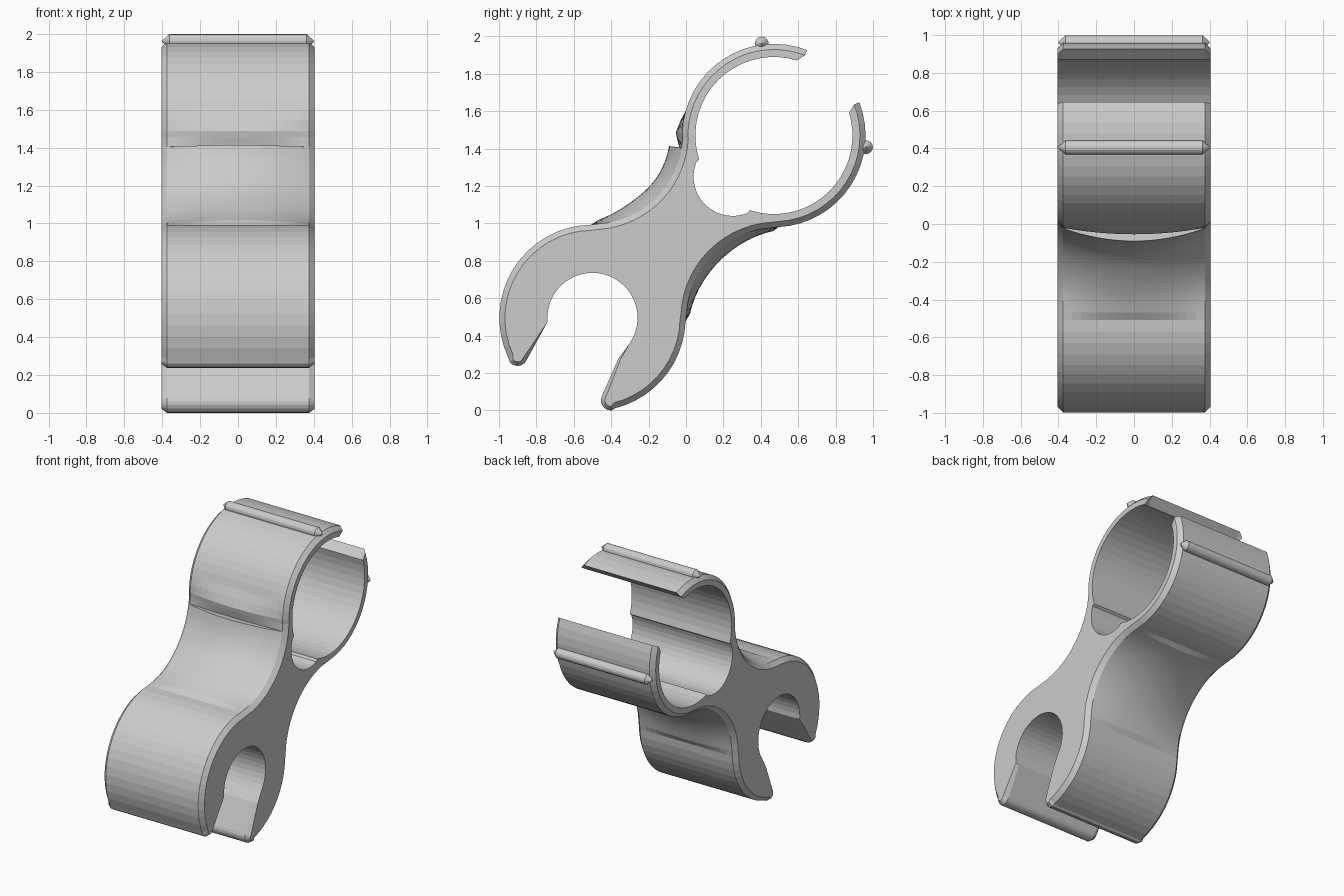
import bpy
import bmesh
from math import sin, cos, pi, radians, hypot

cube = bpy.data.objects.get("Cube")
if cube:
    bpy.data.objects.remove(cube)

grey = bpy.data.materials.new("light_grey")
grey.use_nodes = True
grey.diffuse_color = (0.6, 0.6, 0.6, 1)
grey.node_tree.nodes["Principled BSDF"].inputs["Base Color"].default_value = (0.6, 0.6, 0.6, 1)

HALF, CHAMFER = 0.405, 0.03
outline = []  # y, z, outward y, outward z, chamfer, bulge, smooth


def arc(centre, r, a0, a1, n, out=1, chamfer=CHAMFER, bulge=lambda a: 0, smooth=False):
    """Add an arc in the y-z plane; out=-1 where the solid lies outside the circle."""
    for i in range(n + 1):
        a = a0 + (a1 - a0) * i / n
        c, s = cos(radians(a)), sin(radians(a))
        outline.append((centre[0] + r * c, centre[1] + r * s, c * out, s * out,
                        chamfer, bulge(a), smooth))


def waist_bulge(a):
    return 0.068 * sin(pi / 2 * min(1, (a + 95) / 45))


def back_bulge(a):
    return 0.05 * max(0, sin(pi * (a - 80) / 110))


big, small = (0.47, 1.47), (-0.5, 0.495)
front_waist, back_waist = (-0.5, 1.48), (0.49, 0.49)

# Upper jaw, down to the front waist with its small ledge
arc(big, 0.49, 68.8, 178, 16, bulge=lambda a: max(0, 0.04 * (a - 165) / 15))
arc(front_waist, 0.483, -3, -9, 1, -1, bulge=lambda a: 0.04 + 0.003 * a, smooth=True)
arc(front_waist, 0.483, -9.2, -86, 14, -1, bulge=waist_bulge, smooth=True)
# Lower clip: outside, rounded tip, slot, second tip, outside
arc(small, 0.498, 91, 205, 16)
arc((-0.9, 0.29), 0.052, 215, 334, 6, chamfer=0.022)
arc(small, 0.241, 185, -36, 26, -1, chamfer=0)
outline.append((-0.36, 0.28, -0.9, 0.44, 0.012, 0, False))
arc((-0.4, 0.055), 0.055, 154, 274, 6, chamfer=0.022)
arc(small, 0.498, -76, -2, 11)
# Back waist and the other jaw
arc(back_waist, 0.488, 177, 93, 14, -1, bulge=back_bulge, smooth=True)
arc(big, 0.49, -87, 21.2, 16)
# Bore of the large ring with the relief notch
arc(big, 0.42, 16.9, -108, 18, -1, chamfer=0)
arc((0.25, 1.25), 0.21, -68, -202, 14, -1, chamfer=0)
arc(big, 0.42, -162, -286.9, 18, -1, chamfer=0)

# Sweep the outline across the width
inner = HALF - CHAMFER
stations = [-HALF] + [inner * (i / 8 - 1) for i in range(17)] + [HALF]
bm = bmesh.new()
rows = []
for x in stations:
    at_end = abs(x) > inner + 0.001
    row = []
    for y, z, oy, oz, chamfer, bulge, smooth in outline:
        d = -chamfer if at_end else bulge * (1 - (x / inner) ** 2)
        row.append(bm.verts.new((x, y + oy * d, z + oz * d)))
    rows.append(row)
count = len(outline)
for k in range(len(rows) - 1):
    for i in range(count):
        j = (i + 1) % count
        face = bm.faces.new((rows[k][i], rows[k][j], rows[k + 1][j], rows[k + 1][i]))
        face.smooth = outline[i][6] and outline[j][6] and 0 < k < len(rows) - 2
        # Keep the ledge crisp
        ledge = abs(outline[i][5] - outline[j][5]) > 0.03
        if ledge:
            face.smooth = False
            for edge in face.edges:
                edge.smooth = False
bm.faces.new(rows[0])
bm.faces.new(rows[-1])
bmesh.ops.recalc_face_normals(bm, faces=bm.faces)
bmesh.ops.triangulate(bm, faces=[f for f in bm.faces if len(f.verts) > 4])


def finish(bm, name):
    mesh = bpy.data.meshes.new(name)
    bm.to_mesh(mesh)
    bm.free()
    mesh.materials.append(grey)
    obj = bpy.data.objects.new(name, mesh)
    bpy.context.collection.objects.link(obj)


finish(bm, "double_clip_body")


# Grip ridges with tapered ends on the jaws
def ridge(name, y, z):
    bm = bmesh.new()
    sides = 16
    rings = []
    for x, r in ((-0.4, 0.004), (-0.362, 0.037), (0.362, 0.037), (0.4, 0.004)):
        rings.append([bm.verts.new((x, y + r * cos(2 * pi * i / sides), z + r * sin(2 * pi * i / sides)))
                      for i in range(sides)])
    for a, b in zip(rings, rings[1:]):
        for i in range(sides):
            j = (i + 1) % sides
            bm.faces.new((a[i], a[j], b[j], b[i]))
    bm.faces.new(rings[0])
    bm.faces.new(rings[-1])
    bmesh.ops.recalc_face_normals(bm, faces=bm.faces)
    finish(bm, name)


ridge("upper_ridge", 0.405, 1.962)
ridge("back_ridge", 0.962, 1.408)
